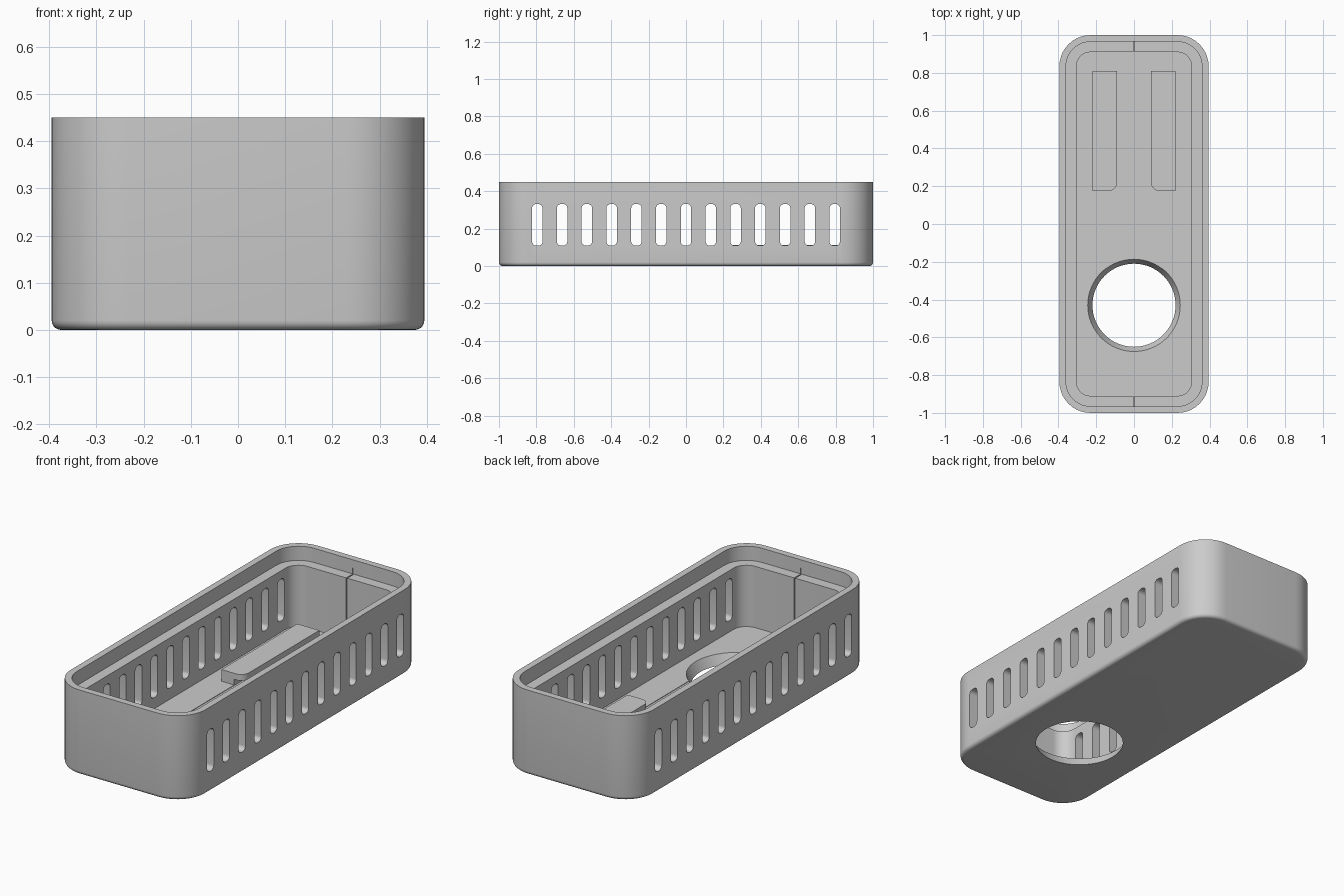
import bpy, bmesh, math

if "Cube" in bpy.data.objects:
    bpy.data.objects.remove(bpy.data.objects["Cube"], do_unlink=True)

grey = bpy.data.materials.new("plain_grey")
grey.use_nodes = True
COLOUR = (0.6, 0.6, 0.6, 1)
grey.diffuse_color = COLOUR
grey.node_tree.nodes["Principled BSDF"].inputs["Base Color"].default_value = COLOUR


def rounded(hx, hy, radii, n=10, cx=0, cy=0):
    """Rounded rectangle, counter-clockwise from the +x +y corner."""
    if not isinstance(radii, tuple):
        radii = (radii,) * 4
    pts = []
    for i, (sx, sy) in enumerate(((1, 1), (-1, 1), (-1, -1), (1, -1))):
        r = radii[i]
        steps = n if r else 0
        for k in range(steps + 1):
            a = math.pi / 2 * (i + (k / n if r else 0))
            pts.append((cx + sx * (hx - r) + r * math.cos(a),
                        cy + sy * (hy - r) + r * math.sin(a)))
    return pts


def add_loft(bm, loops):
    """Join equal loops in order and cap both ends."""
    rings = [[bm.verts.new(p) for p in loop] for loop in loops]
    for a, b in zip(rings, rings[1:]):
        for i in range(len(a)):
            j = (i + 1) % len(a)
            bm.faces.new((a[i], a[j], b[j], b[i]))
    bm.faces.new(rings[0][::-1])
    bm.faces.new(rings[-1])


def add_prism(bm, outline, z0, z1):
    add_loft(bm, [[(x, y, z) for x, y in outline] for z in (z0, z1)])


def make_object(name, bm):
    bmesh.ops.recalc_face_normals(bm, faces=bm.faces[:])
    me = bpy.data.meshes.new(name)
    bm.to_mesh(me)
    bm.free()
    me.materials.append(grey)
    ob = bpy.data.objects.new(name, me)
    bpy.context.collection.objects.link(ob)
    return ob


def activate(ob):
    bpy.ops.object.select_all(action='DESELECT')
    ob.select_set(True)
    bpy.context.view_layer.objects.active = ob


def cut(target, bm):
    cutter = make_object("cutter", bm)
    cutter.hide_render = True
    mod = target.modifiers.new("cut", 'BOOLEAN')
    mod.operation = 'DIFFERENCE'
    mod.solver = 'EXACT'
    mod.object = cutter
    activate(target)
    bpy.ops.object.modifier_apply(modifier=mod.name)
    bpy.data.objects.remove(cutter, do_unlink=True)


def smooth(ob):
    activate(ob)
    bpy.ops.object.shade_smooth_by_angle(angle=math.radians(30))


HX, HY, H, R = 0.395, 1.0, 0.45, 0.165
FLOOR, LEDGE, FILLET = 0.05, 0.375, 0.02

# Tray: filleted base, outer wall, rim, ledge and cavity in one closed skin
sections = []
for k in range(6):
    a = math.pi / 2 * k / 5
    sections.append((FILLET * (1 - math.sin(a)), FILLET * (1 - math.cos(a)), None))
sections += [(0, H, None), (0.035, H, None), (0.035, LEDGE, None),
             (0.09, LEDGE, 0.075), (0.09, FLOOR, 0.075)]
bm = bmesh.new()
add_loft(bm, [[(x, y, z) for x, y in rounded(HX - d, HY - d, r or R - d)]
              for d, z, r in sections])
tray = make_object("tray", bm)

# Vent slots through both long walls
bm = bmesh.new()
for i in range(-6, 7):
    outline = rounded(0.028, 0.111, 0.022, 6, i * 0.1325, 0.22)
    add_loft(bm, [[(x, y, z) for y, z in outline] for x in (-0.5, 0.5)])
cut(tray, bm)

# Shallow slide channel in the floor
bm = bmesh.new()
add_prism(bm, rounded(0.145, 0.6225, 0, 1, 0, 0.1925), FLOOR - 0.003, FLOOR + 0.05)
cut(tray, bm)

# Tapered round hole through the floor
bm = bmesh.new()
ring = [2 * math.pi * i / 64 for i in range(64)]
add_loft(bm, [[(r * math.cos(a), -0.43 + r * math.sin(a), z) for a in ring]
              for r, z in ((0.195, -0.05), (0.27, 0.1))])
cut(tray, bm)

# Thin seam grooves in both end walls
bm = bmesh.new()
for side in (-1, 1):
    add_prism(bm, rounded(0.003, 0.04, 0, 1, 0, side * 0.926), FLOOR + 0.004, LEDGE + 0.03)
cut(tray, bm)
smooth(tray)

# Overhanging guide rails either side of the channel
for name, side in (("left_rail", 1), ("right_rail", -1)):
    corners = (0, 0, 0.045, 0) if side > 0 else (0, 0, 0, 0.045)
    bm = bmesh.new()
    add_prism(bm, rounded(0.065, 0.3175, corners, 8, side * 0.155, 0.4925), 0.08, 0.112)
    add_prism(bm, rounded(0.0375, 0.3175, 0, 1, side * 0.1825, 0.4925), FLOOR - 0.01, 0.08)
    smooth(make_object(name, bm))
